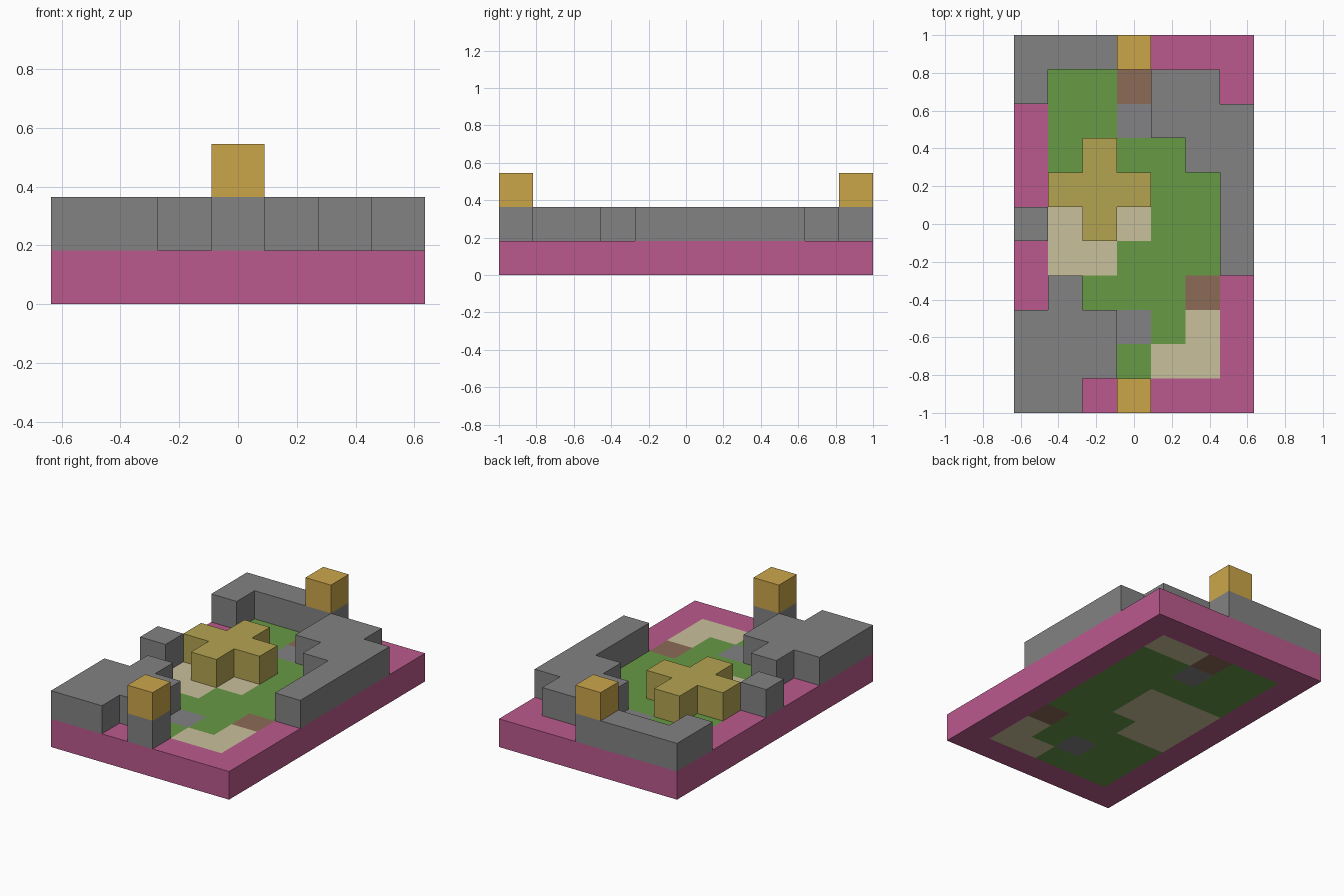
import bpy
import bmesh
from mathutils import Vector

cube = bpy.data.objects.get("Cube")
if cube:
    bpy.data.objects.remove(cube, do_unlink=True)

CELL = 2 / 11
COLS, ROWS = 7, 11

# Block plans, one per layer from the ground up; back row first, -x on the left
LAYERS = [
    ["ppppppp",
     "pggbssp",
     "pggkggp",
     "pgggggp",
     "psssggp",
     "psssggp",
     "pssgggp",
     "pggggbp",
     "pggkgsp",
     "pgggssp",
     "ppppppp"],
    ["BBBT...",
     "B...LL.",
     "....LLL",
     "..c..LL",
     ".ccc..L",
     "P.c...L",
     "......L",
     ".R.....",
     "RRR....",
     "RRR....",
     "RR.F..."],
    ["...y..."] + ["......."] * 9 + ["...z..."],
]


def linear(c):
    c /= 255
    return c / 12.92 if c <= 0.04 else ((c + 0.055) / 1.055) ** 2.4


def material(name, *rgb):
    color = [min(1, linear(c) * 1.15) for c in rgb] + [1]
    mat = bpy.data.materials.new(name)
    mat.use_nodes = True
    mat.diffuse_color = color
    mat.node_tree.nodes["Principled BSDF"].inputs["Base Color"].default_value = color
    return mat


pink = material("pink", 176, 84, 133)
stone = material("stone grey", 122, 122, 122)
gold = material("gold", 191, 156, 69)
ochre = material("ochre", 169, 154, 76)
green = material("grass green", 96, 144, 64)
sand = material("sand", 190, 180, 146)
brown = material("brown", 132, 100, 80)
slate = material("slate grey", 122, 122, 126)

# Part name and colour for each letter in the plans
PARTS = {
    "p": ("base_rim", pink),
    "g": ("grass_floor", green),
    "s": ("sand_floor", sand),
    "b": ("brown_floor_tiles", brown),
    "k": ("slate_floor_tiles", slate),
    "B": ("back_wall", stone),
    "T": ("back_tower_base", stone),
    "L": ("left_wall", stone),
    "P": ("right_post", stone),
    "R": ("front_right_wall", stone),
    "F": ("front_tower_base", stone),
    "c": ("centre_cross", ochre),
    "y": ("back_tower_top", gold),
    "z": ("front_tower_top", gold),
}

blocks = {(col, ROWS - 1 - row, level): letter
          for level, plan in enumerate(LAYERS)
          for row, line in enumerate(plan)
          for col, letter in enumerate(line) if letter != "."}


def add_block_faces(bm, cell):
    """Add the sides of one block that are not covered by a neighbour."""
    centre = Vector(cell) + Vector((0.5 - COLS / 2, 0.5 - ROWS / 2, 0.5))
    for axis in range(3):
        for sign in (-1, 1):
            normal = Vector((0, 0, 0))
            normal[axis] = sign
            if tuple(int(a + b) for a, b in zip(cell, normal)) in blocks:
                continue
            u = Vector((0, 0, 0))
            u[(axis + 1) % 3] = 0.5
            v = normal.cross(u)
            middle = centre + normal / 2
            corners = (-u - v, u - v, u + v, v - u)
            bm.faces.new([bm.verts.new((middle + c) * CELL) for c in corners])


# Build each part as one welded shell
for letter, (name, mat) in PARTS.items():
    bm = bmesh.new()
    for cell, kind in blocks.items():
        if kind == letter:
            add_block_faces(bm, cell)
    bmesh.ops.remove_doubles(bm, verts=bm.verts, dist=0.001)
    mesh = bpy.data.meshes.new(name)
    bm.to_mesh(mesh)
    bm.free()
    mesh.materials.append(mat)
    bpy.context.collection.objects.link(bpy.data.objects.new(name, mesh))
